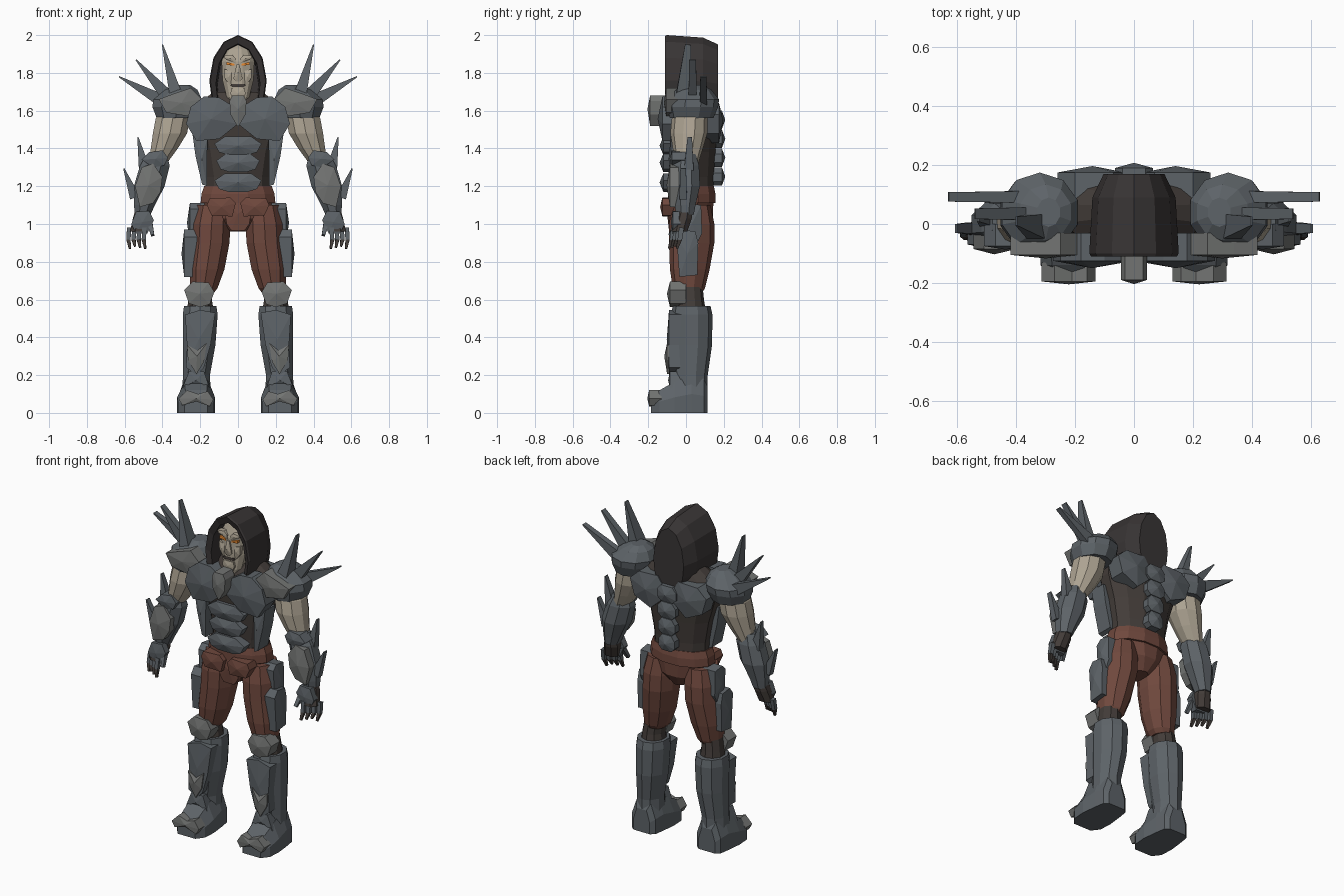
import bpy, bmesh, math
from mathutils import Vector

COLORS = {
    "armour": (0.11, 0.125, 0.138), "steel": (0.17, 0.175, 0.17), "hood": (0.04, 0.035, 0.035),
    "cloth": (0.055, 0.045, 0.04), "leather": (0.16, 0.065, 0.047), "skin": (0.42, 0.37, 0.29),
    "ember": (0.8, 0.25, 0.03),
}
MATS = {}
for k, c in COLORS.items():
    MATS[k] = bpy.data.materials.new(k)
    MATS[k].diffuse_color = (*c, 1)


def finish(name, bm, color, mirror):
    """Mirror across x if wanted, fix normals, link the object."""
    if mirror:
        d = bmesh.ops.duplicate(bm, geom=bm.verts[:] + bm.edges[:] + bm.faces[:])["geom"]
        for v in d:
            if isinstance(v, bmesh.types.BMVert):
                v.co.x = -v.co.x
    bmesh.ops.recalc_face_normals(bm, faces=bm.faces[:])
    me = bpy.data.meshes.new(name)
    bm.to_mesh(me)
    bm.free()
    me.materials.append(MATS[color])
    ob = bpy.data.objects.new(name, me)
    bpy.context.collection.objects.link(ob)
    return ob


def skin_rings(bm, rings, closed=True, caps=True):
    vs = [[bm.verts.new(p) for p in r] for r in rings]
    n = len(rings[0])
    for a, b in zip(vs, vs[1:]):
        for i in range(n if closed else n - 1):
            j = (i + 1) % n
            bm.faces.new((a[i], a[j], b[j], b[i]))
    if caps:
        bm.faces.new(vs[0])
        bm.faces.new(vs[-1])


def tube(name, rings, color, mirror=True, n=10):
    """Stack of horizontal ellipses (x, y, z, rx, ry)."""
    bm = bmesh.new()
    ang = [2 * math.pi * (i + 0.5) / n for i in range(n)]
    skin_rings(bm, [[(x + rx * math.cos(t), y + ry * math.sin(t), z) for t in ang]
                    for x, y, z, rx, ry in rings])
    return finish(name, bm, color, mirror)


def rod(name, a, b, w, t, color="armour", mirror=True):
    """Flat four-sided bar from a to b; w, t are (start, end) half width and half y thickness."""
    a, b = Vector(a), Vector(b)
    d = b - a
    u = Vector((d.z, 0, -d.x)).normalized()
    v = d.cross(u).normalized()
    bm = bmesh.new()
    skin_rings(bm, [[p + u * w[k] * i + v * t[k] * j for i, j in ((1, 1), (-1, 1), (-1, -1), (1, -1))]
                    for k, p in enumerate((a, b))])
    return finish(name, bm, color, mirror)


def plate(name, pts, d0, d1, peak=0.015, color="armour", mirror=True, side=False):
    """Outline slab from depth d0 to d1 with a faceted raised middle; side=True faces +x."""
    bm = bmesh.new()
    put = (lambda a, b, d: (d, a, b)) if side else (lambda a, b, d: (a, d, b))
    s = 1 if d1 > d0 else -1
    skin_rings(bm, [[put(a, b, d) for a, b in pts] for d in (d0, d1)])
    bm.faces.ensure_lookup_table()
    bmesh.ops.poke(bm, faces=[bm.faces[-1]])
    bm.verts.ensure_lookup_table()
    c = bm.verts[-1]
    if side:
        c.co.x += s * peak
    else:
        c.co.y += s * peak
    return finish(name, bm, color, mirror)


def sym(half):
    """Complete a half outline (x >= 0, top to bottom) across x = 0."""
    return half + [(-x, z) for x, z in reversed(half) if x > 0]


# Hood: arches from the inner back, out around the rim, to the flat back
half = [(0.115, 1.60), (0.14, 1.67), (0.152, 1.76), (0.13, 1.88), (0.075, 1.965)]
arch = half + [(0, 2.0)] + [(-x, z) for x, z in reversed(half)]
bm = bmesh.new()
skin_rings(bm, [[(x * sx, y, 1.62 + (z - 1.62) * sz) for x, z in arch] for y, sx, sz in
                ((0.06, 0.72, 0.84), (-0.095, 0.77, 0.88), (-0.11, 0.96, 0.99), (-0.10, 1, 1),
                 (0.09, 0.93, 0.965), (0.17, 0.68, 0.87))], closed=False)
finish("hood", bm, "hood", False)

# Face
tube("head", [(0, -0.05, 1.64, .04, .035), (0, -0.04, 1.67, .062, .052), (0, -0.03, 1.76, .085, .062),
              (0, -0.02, 1.86, .09, .07), (0, -0.01, 1.93, .065, .055), (0, 0, 1.955, .03, .03)], "skin", False, 12)
tube("neck", [(0, 0.03, 1.58, .1, .09), (0, 0.01, 1.72, .07, .06)], "cloth", False)
plate("nose", sym([(0.008, 1.845), (0.024, 1.77), (0.012, 1.755)]), -0.07, -0.098, 0.012, "skin", False)
plate("brow", [(0.01, 1.85), (0.07, 1.875), (0.075, 1.89), (0.03, 1.895), (0.01, 1.875)], -0.06, -0.093, 0.005, "skin")
plate("eye", [(0.018, 1.838), (0.06, 1.842), (0.062, 1.858), (0.02, 1.848)], -0.07, -0.092, 0.002, "ember")
plate("cheek", [(0.03, 1.81), (0.072, 1.82), (0.07, 1.77), (0.04, 1.73), (0.028, 1.76)], -0.05, -0.082, 0.008, "skin")
plate("mouth", sym([(0.035, 1.742), (0.04, 1.732), (0.03, 1.726)]), -0.06, -0.092, 0.002, "cloth", False)
plate("chin", sym([(0.035, 1.72), (0.04, 1.69), (0.025, 1.66)]), -0.06, -0.095, 0.006, "skin", False)

# Torso
tube("torso", [(0, 0.03, 1.14, .175, .12), (0, 0.03, 1.25, .18, .12), (0, 0.03, 1.38, .205, .13),
               (0, 0.03, 1.52, .25, .14), (0, 0.035, 1.62, .25, .125), (0, 0.04, 1.70, .13, .09)],
     "cloth", False, 12)
plate("chest_plate", [(0.0, 1.53), (0.035, 1.63), (0.10, 1.67), (0.18, 1.675), (0.25, 1.62), (0.275, 1.53),
                      (0.22, 1.44), (0.10, 1.45)], -0.03, -0.125, 0.025)
plate("collar_guard", sym([(0.03, 1.68), (0.045, 1.65), (0.04, 1.58), (0.005, 1.52)]), -0.10, -0.19, 0.014, "steel", False)
for i, (z, w) in enumerate(((1.415, 0.125), (1.325, 0.115), (1.22, 0.125))):
    plate(f"belly_plate_{i}", sym([(w * .55, z + .048), (w, z + .01), (w * .8, z - .035), (w * .4, z - .05)]),
          -0.06, -0.12, 0.02, "armour", False)
plate("rib_plate", [(0.16, 1.46), (0.24, 1.47), (0.225, 1.36), (0.19, 1.21), (0.165, 1.20), (0.165, 1.34)],
      0.02, -0.08, 0.012)

# Back armour
plate("shoulder_blade", [(0.03, 1.58), (0.07, 1.64), (0.20, 1.635), (0.26, 1.58), (0.23, 1.48), (0.12, 1.43), (0.04, 1.5)],
      0.08, 0.175, 0.022)
for i in range(4):
    z, w = 1.55 - 0.1 * i, 0.065 - 0.004 * i
    plate(f"spine_plate_{i}", sym([(w * .6, z + .05), (w, z + .02), (w, z - .025), (w * .6, z - .047)]),
          0.10, 0.19, 0.018, "armour", False)

# Shoulder armour and spikes
tube("pauldron", [(.33, .03, 1.56, .105, .115), (.325, .035, 1.62, .135, .135), (.32, .04, 1.66, .135, .135),
                  (.30, .04, 1.71, .09, .095), (.29, .04, 1.735, .04, .05)], "armour")
plate("pauldron_front", [(.19, 1.66), (.25, 1.72), (.34, 1.69), (.42, 1.66), (.38, 1.59), (.26, 1.57), (.20, 1.61)],
      -0.03, -0.105, 0.012, "steel")
rod("shoulder_spike_inner", (.325, -0.01, 1.67), (.40, 0.01, 1.95), (.035, .003), (.045, .015))
rod("shoulder_spike_middle", (.36, .035, 1.66), (.54, .035, 1.87), (.038, .003), (.022, .018))
rod("shoulder_spike_outer", (.38, .092, 1.64), (.63, .092, 1.78), (.038, .003), (.02, .016))

# Arms
tube("upper_arm", [(.32, .02, 1.64, .07, .08), (.345, .02, 1.56, .095, .095), (.36, .015, 1.48, .095, .098),
                   (.39, .01, 1.40, .075, .08), (.425, .005, 1.32, .05, .06)], "skin")
tube("gauntlet", [(.43, 0, 1.37, .055, .055), (.44, 0, 1.31, .085, .075), (.47, 0, 1.20, .088, .08),
                  (.495, -.005, 1.10, .06, .06), (.505, -.005, 1.05, .045, .05)], "armour", n=8)
plate("elbow_plate", [(.37, 1.35), (.40, 1.39), (.47, 1.38), (.51, 1.34), (.45, 1.30), (.39, 1.31)],
      0.0, -0.075, 0.012)
plate("gauntlet_plate", [(.40, 1.25), (.45, 1.32), (.51, 1.30), (.545, 1.20), (.52, 1.09), (.45, 1.11), (.41, 1.17)],
      -0.03, -0.085, 0.018, "steel")
rod("elbow_spike", (.495, .015, 1.29), (.53, .02, 1.46), (.03, .003), (.025, .012))
rod("wrist_spike", (.545, -.015, 1.14), (.605, -.015, 1.295), (.028, .003), (.02, .015))

# Hands
tube("hand", [(.505, -.005, 1.08, .04, .045), (.51, -.015, 1.03, .05, .05), (.525, -.035, .96, .05, .045)], "cloth", n=8)
plate("hand_guard", [(.445, 1.02), (.47, 1.07), (.54, 1.065), (.565, 1.0), (.54, .95), (.48, .95)], -0.03, -0.07, 0.01)
for i in range(4):
    x, y = .495 + .027 * i, -.075 + .014 * i
    rod(f"finger_{i}", (x, y + .01, .98), (x + .004, y, .915), (.012, .011), (.013, .012), "armour")
    rod(f"fingertip_{i}", (x + .004, y, .918), (x - .004, y - .015, .87 + .006 * (i % 3)), (.011, .006), (.011, .006), "cloth")
rod("thumb", (.47, -.04, 1.02), (.452, -.085, .94), (.015, .009), (.015, .009), "armour")

# Hips and belt
tube("belt", [(0, .03, 1.11, .205, .13), (0, .03, 1.16, .20, .13), (0, .03, 1.20, .185, .122)], "leather", False, 12)
tube("hips", [(0, .03, .96, .05, .07), (0, .03, 1.03, .15, .115), (0, .03, 1.13, .195, .12)], "leather", False, 12)
plate("belt_pouch", [(.012, 1.11), (.04, 1.14), (.15, 1.135), (.165, 1.10), (.14, 1.045), (.03, 1.04)],
      -0.05, -0.125, 0.012, "leather")
plate("groin_flap", sym([(.08, 1.12), (.06, 1.0), (.035, .965)]), 0.06, -0.09, 0.01, "leather", False)

# Legs
tube("thigh", [(.13, .03, 1.10, .09, .10), (.14, .03, 1.0, .105, .12), (.145, .03, .90, .105, .12),
               (.165, .02, .76, .098, .105), (.18, .015, .66, .075, .085), (.185, .015, .635, .06, .07)], "leather")
tube("knee", [(.19, .02, .70, .06, .065), (.20, .025, .60, .065, .07), (.20, .025, .54, .075, .08)], "cloth")
plate("thigh_plate_upper", [(-.02, 1.08), (.01, 1.11), (.08, 1.10), (.085, .95), (.06, .90), (-.01, .92)],
      0.17, 0.255, 0.015, side=True)
plate("thigh_plate_lower", [(-.05, .93), (-.02, .97), (.05, .96), (.065, .90), (.06, .73), (-.035, .72)],
      0.20, 0.285, 0.014, side=True)
plate("knee_plate", [(.125, .64), (.155, .69), (.24, .695), (.285, .65), (.26, .58), (.20, .56), (.15, .575)],
      0.0, -0.085, 0.016, "steel")

# Boots
tube("boot_shaft", [(.20, .03, .565, .09, .10), (.20, .03, .52, .097, .11), (.205, .03, .36, .09, .108),
                    (.22, .025, .20, .075, .09), (.22, .025, .10, .08, .09)], "armour")
bm = bmesh.new()
skin_rings(bm, [[(.222 + w * k, y, z) for k, z in
                 ((-1, 0), (-1, h * .5), (-.6, h), (.6, h), (1, h * .5), (1, 0))]
                for y, w, h in ((-.185, .06, .08), (-.14, .095, .12), (-.06, .10, .165),
                                (.03, .09, .20), (.095, .08, .18), (.115, .055, .14))])
finish("boot_foot", bm, "armour", True)
plate("toe_cap", [(.13, .07), (.16, .115), (.21, .10), (.27, .12), (.315, .075), (.295, .04), (.22, .06), (.15, .035)],
      -0.13, -0.195, 0.01, "steel")
plate("shin_plate", [(.12, .53), (.20, .545), (.28, .52), (.27, .36), (.275, .24), (.22, .20), (.18, .24), (.145, .36)],
      -0.01, -0.09, 0.012)
plate("shin_wedge", [(.165, .37), (.215, .33), (.27, .36), (.265, .28), (.22, .205), (.18, .27)],
      -0.03, -0.10, 0.015, "steel")
plate("ankle_plate", [(.15, .13), (.18, .22), (.26, .22), (.295, .13), (.25, .155), (.19, .155)],
      0.0, -0.085, 0.01, "armour")
